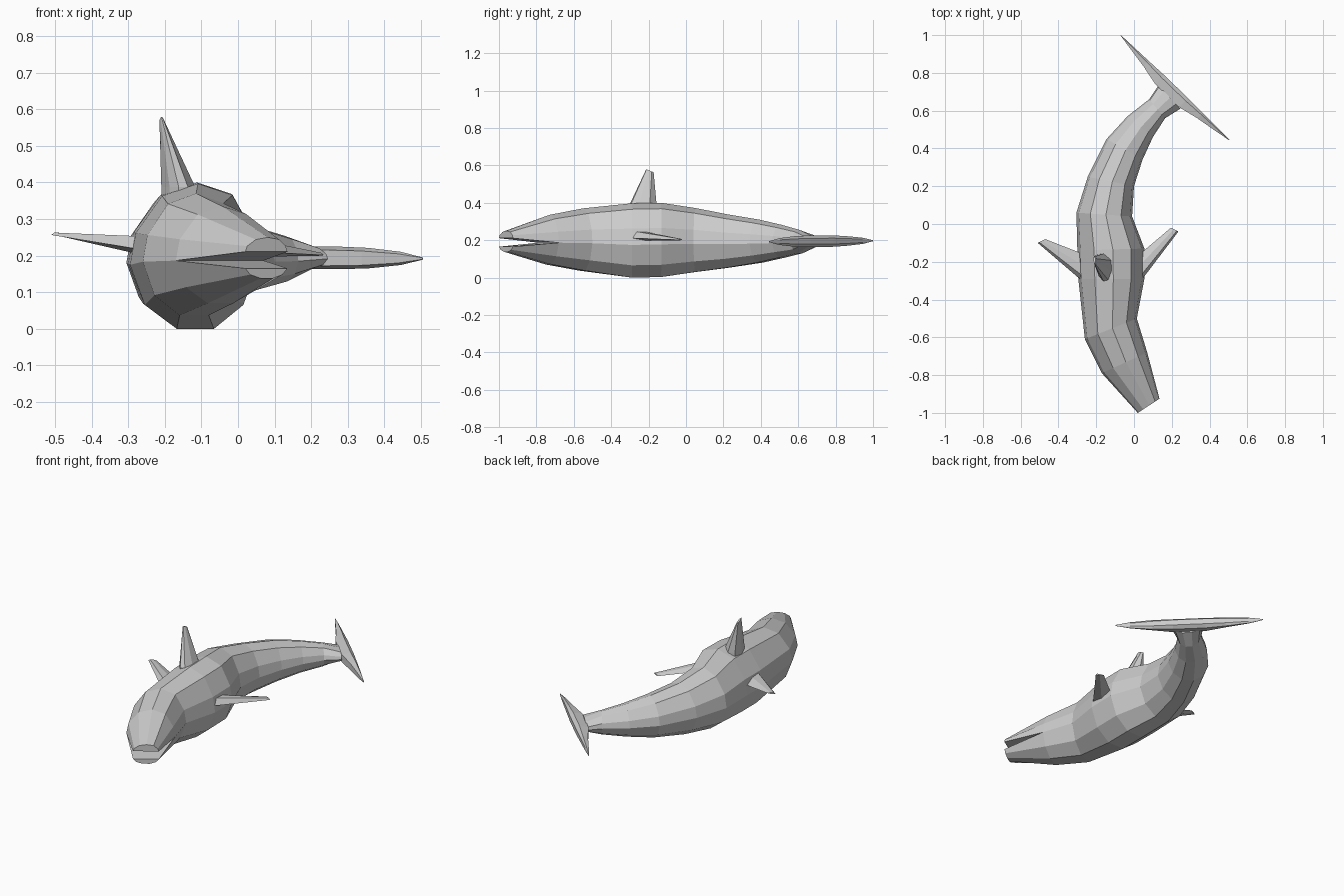
import bpy, bmesh
from mathutils import Vector

if "Cube" in bpy.data.objects:
    bpy.data.objects.remove(bpy.data.objects["Cube"])


def make(name, bm):
    bmesh.ops.remove_doubles(bm, verts=bm.verts, dist=0.0005)
    bmesh.ops.recalc_face_normals(bm, faces=bm.faces)
    me = bpy.data.meshes.new(name)
    bm.to_mesh(me)
    bm.free()
    ob = bpy.data.objects.new(name, me)
    bpy.context.collection.objects.link(ob)
    return ob


def loft(bm, rings, cap_start=True, cap_end=True):
    vs = [[bm.verts.new(p) for p in r] for r in rings]
    n = len(vs[0])
    for a, b in zip(vs, vs[1:]):
        for i in range(n):
            j = (i + 1) % n
            bm.faces.new((a[i], a[j], b[j], b[i]))
    if cap_start:
        bm.faces.new(vs[0])
    if cap_end:
        bm.faces.new(vs[-1])


# Body cross-section: across (-1 left, 1 right), height (0 belly, 1 back)
UPPER = [(-1, .44), (-.91, .66), (-.5, .915), (.06, 1), (.6, .92), (.92, .66), (1, .44)]
LOWER = [(1, .44), (.77, .165), (.31, 0), (-.27, 0), (-.77, .165), (-1, .44)]


def section(pts, L, R, zb, zt):
    L, R = Vector(L), Vector(R)
    mid, half = (L + R) / 2, (R - L) / 2
    out = []
    for u, v in pts:
        p = mid + half * u
        out.append((p.x, p.y, zb + (zt - zb) * v))
    return out


# Stations from jaw hinge to tail: left edge, right edge, belly z, back z
STATIONS = [
    ((-.17, -.79), (.07, -.68), .07, .335),
    ((-.26, -.61), (.015, -.50), .037, .37),
    ((-.295, -.29), (.055, -.29), 0, .397),
    ((-.30, -.14), (.055, -.13), .003, .4),
    ((-.305, .06), (-.01, .04), .03, .372),
    ((-.245, .25), (0, .20), .053, .338),
    ((-.145, .45), (.045, .34), .08, .31),
    ((-.035, .57), (.10, .46), .107, .282),
    ((.08, .66), (.165, .56), .13, .255),
    ((.13, .735), (.245, .61), .165, .225),
]
bm = bmesh.new()
loft(bm, [section(UPPER + LOWER[1:-1], *s) for s in STATIONS], cap_start=False)

# Open jaws, each closed by a flat palate running back to the hinge
TIP_L, TIP_R = (.02, -1.0), (.135, -.925)
for half, low, high in ((UPPER, .18, .25), (LOWER, .138, .2)):
    tip = section(half, TIP_L, TIP_R, low, high)
    loft(bm, [tip, section(half, *STATIONS[0])], cap_end=False)
make("body", bm)


# Side fins: hexagonal root tapering to a thin swept tip
def side_fin(name, root_x, tip_x1, tip_x2, tip_y1, tip_y2, z_root, z_tip):
    prof = [(0, -.3), (.5, -.8), (1, 0), (.6, .9), (.2, 1)]
    root, tip = [], []
    for t, h in prof:
        root.append((root_x, -.31 + .15 * t, z_root + .028 * h))
        tip.append((tip_x1 + (tip_x2 - tip_x1) * t, tip_y1 + (tip_y2 - tip_y1) * t,
                    z_tip + .005 * h))
    b = bmesh.new()
    loft(b, [root, tip])
    make(name, b)


side_fin("left_side_fin", -.265, -.51, -.47, -.10, -.08, .225, .258)
side_fin("right_side_fin", .03, .235, .195, -.04, -.02, .22, .203)

# Back fin
OUT = [(-.5, -.6), (0, -1), (.5, -.9), (.9, -.3), (.9, .5), (0, 1), (-.8, .9), (-.95, .2)]
bm = bmesh.new()
loft(bm, [[(-.162 + .05 * u, -.23 + .073 * v, .35) for u, v in OUT],
          [(-.162 + .05 * u, -.23 + .073 * v, .388) for u, v in OUT],
          [(-.209 + .006 * u, -.193 + .02 * v, .571 - .008 * v) for u, v in OUT]])
make("back_fin", bm)

# Tail fluke: slim bar across the tail, tapered to both tips
bm = bmesh.new()
A, B = Vector((-.07, 1.0, .197)), Vector((.505, .445, .192))
ax = (B - A).normalized()
fwd = Vector((-.7, -.714, 0))
rings = []
for t, c, h in ((0, .002, .003), (.1, .016, .017), (.25, .035, .026), (.39, .06, .031),
                (.61, .06, .031), (.75, .035, .028), (.9, .016, .018), (1, .002, .003)):
    p = A.lerp(B, t)
    rings.append([p + fwd * (c * f) + Vector((0, 0, h * k)) for f, k in
                  ((-.12, -.5), (-.12, .5), (.2, 1), (1, .7), (1, -.7), (.2, -1))])
loft(bm, rings)
make("tail_fluke", bm)
